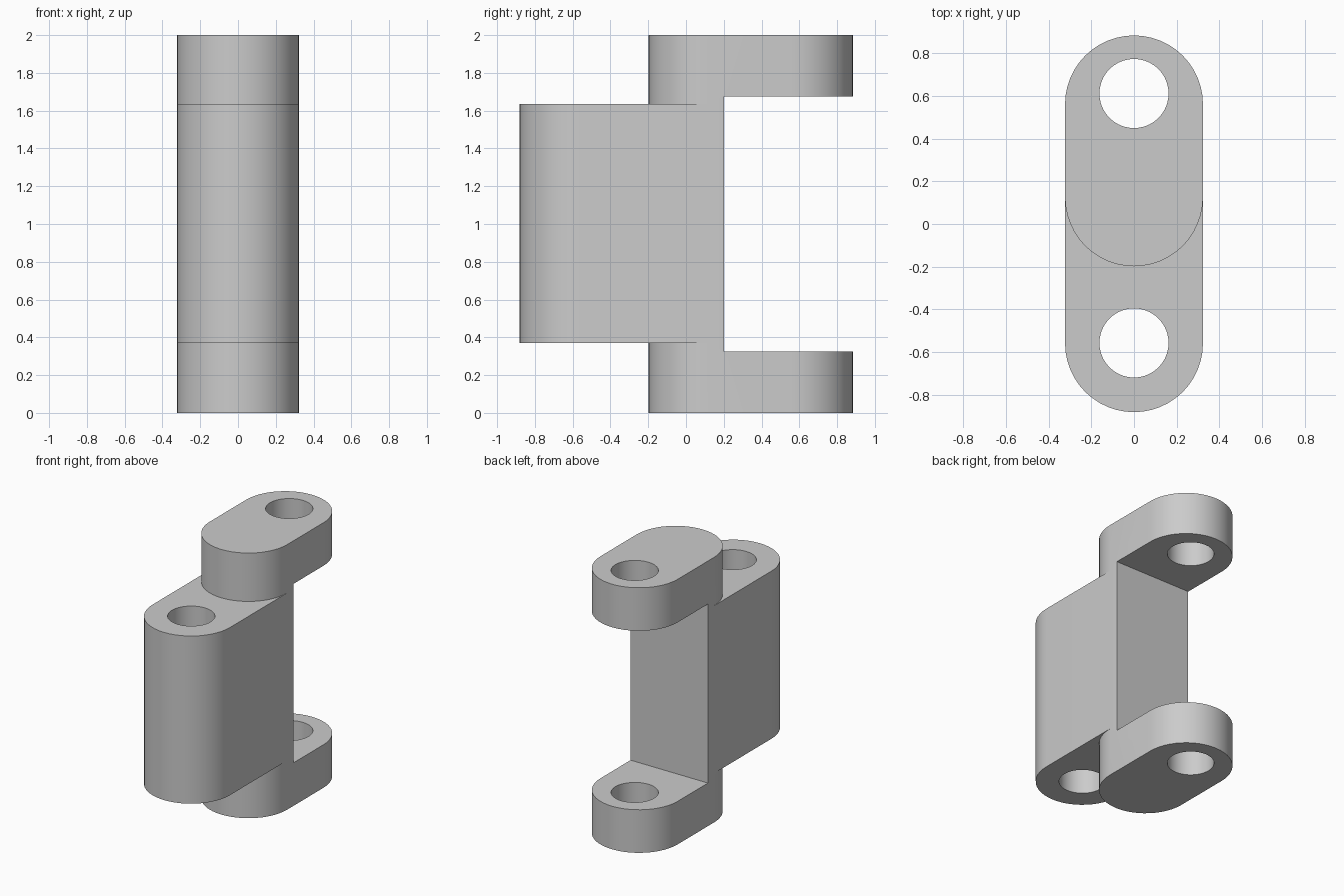
import bpy, bmesh, math

if "Cube" in bpy.data.objects:
    bpy.data.objects.remove(bpy.data.objects["Cube"])

R = 0.323          # half width and end radius
HOLE_R = 0.162
SEG = 24           # segments per half circle

metal = bpy.data.materials.new("plain grey")
metal.diffuse_color = (0.6, 0.6, 0.6, 1)
metal.use_nodes = True
metal.node_tree.nodes["Principled BSDF"].inputs["Base Color"].default_value = metal.diffuse_color


def arc(cy, start):
    """Half circle of radius R around (0, cy)."""
    return [(R * math.cos(start + math.pi * i / SEG), cy + R * math.sin(start + math.pi * i / SEG))
            for i in range(SEG + 1)]


def prism(name, outline, z0, z1):
    """Extrude a counter-clockwise xy outline from z0 to z1."""
    bm = bmesh.new()
    base = bm.faces.new([bm.verts.new((x, y, z0)) for x, y in outline])
    top = bmesh.ops.extrude_face_region(bm, geom=[base])["geom"]
    bmesh.ops.translate(bm, vec=(0, 0, z1 - z0),
                        verts=[v for v in top if isinstance(v, bmesh.types.BMVert)])
    bmesh.ops.recalc_face_normals(bm, faces=bm.faces)
    mesh = bpy.data.meshes.new(name)
    bm.to_mesh(mesh)
    bm.free()
    mesh.materials.append(metal)
    ob = bpy.data.objects.new(name, mesh)
    bpy.context.collection.objects.link(ob)
    return ob


def combine(target, tool, operation):
    """Apply a boolean and remove the helper."""
    mod = target.modifiers.new(operation, 'BOOLEAN')
    mod.operation, mod.solver, mod.object = operation, 'EXACT', tool
    bpy.context.view_layer.objects.active = target
    bpy.ops.object.modifier_apply(modifier=mod.name)
    bpy.data.objects.remove(tool)


def hole(cy):
    ring = [(HOLE_R * math.cos(math.tau * i / 40), cy + HOLE_R * math.sin(math.tau * i / 40))
            for i in range(40)]
    return prism("hole_cutter", ring, -0.5, 2.5)


# Full-height oval carrying the two lugs
link = prism("hinge_link", arc(0.125, math.pi) + arc(0.56, 0), 0, 2)

# Middle barrel block, rounded at the front
block = prism("barrel_block", arc(-0.558, math.pi) + [(R, 0.3), (-R, 0.3)], 0.37, 1.635)
combine(link, block, 'UNION')

# Pocket between the upper and lower lugs
pocket = prism("pocket_cutter", [(-1, 0.2), (1, 0.2), (1, 1.5), (-1, 1.5)], 0.325, 1.675)
combine(link, pocket, 'DIFFERENCE')

# Pin holes through the lugs and the block
for cy in (0.611, -0.557):
    combine(link, hole(cy), 'DIFFERENCE')

# Smooth round walls, sharp rims
bpy.ops.object.select_all(action='DESELECT')
link.select_set(True)
bpy.context.view_layer.objects.active = link
bpy.ops.object.shade_smooth_by_angle(angle=math.radians(30))
